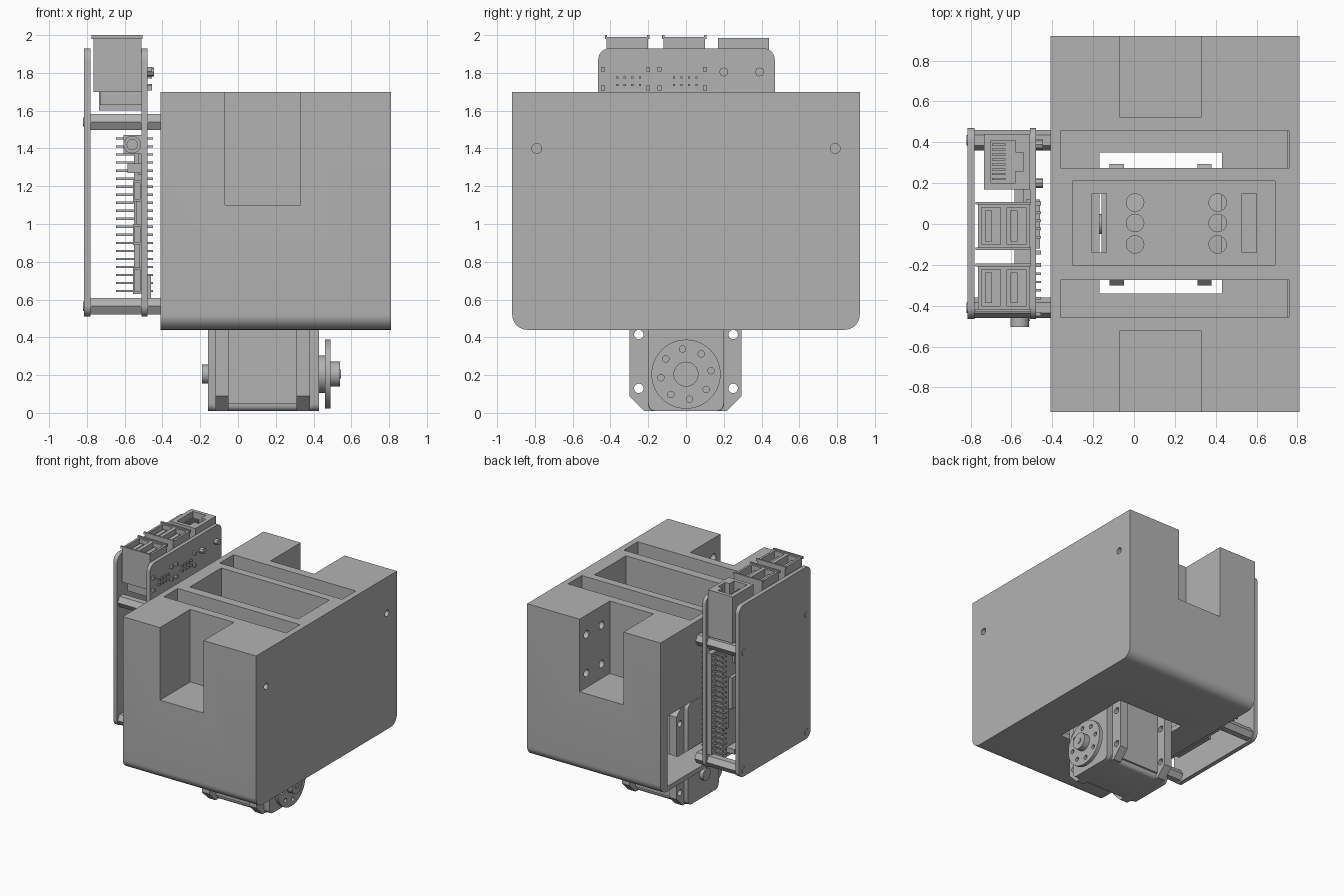
import bpy, bmesh, math
from mathutils import Vector, Matrix

if "Cube" in bpy.data.objects:
    bpy.data.objects.remove(bpy.data.objects["Cube"])

grey = bpy.data.materials.new("plain grey")
grey.use_nodes = True
grey.diffuse_color = (0.45, 0.45, 0.45, 1)
grey.node_tree.nodes["Principled BSDF"].inputs["Base Color"].default_value = grey.diffuse_color


def finish(name, bm):
    mesh = bpy.data.meshes.new(name)
    bm.to_mesh(mesh)
    bm.free()
    mesh.materials.append(grey)
    ob = bpy.data.objects.new(name, mesh)
    bpy.context.collection.objects.link(ob)
    return ob


def add_box(bm, x, y, z):
    """Box from three (low, high) ranges."""
    size = Matrix.Diagonal((x[1] - x[0], y[1] - y[0], z[1] - z[0], 1))
    centre = Matrix.Translation((sum(x) / 2, sum(y) / 2, sum(z) / 2))
    return bmesh.ops.create_cube(bm, size=1, matrix=centre @ size)["verts"]


def box(name, x, y, z, radius=0, segments=6, only_bottom=False):
    """Box whose edges along x may be rounded or chamfered."""
    bm = bmesh.new()
    add_box(bm, x, y, z)
    if radius:
        edges = [e for e in bm.edges
                 if abs(e.verts[0].co.x - e.verts[1].co.x) > 1e-4
                 and (not only_bottom or e.verts[0].co.z < sum(z) / 2)]
        bmesh.ops.bevel(bm, geom=edges, offset=radius, segments=segments,
                        profile=0.5, affect='EDGES')
    return finish(name, bm)


def rod(name, x, y, z, radius, sides=32, axis='X'):
    """Cylinder along x, y or z; the range tuple marks the axis."""
    bm = bmesh.new()
    span = {'X': x, 'Y': y, 'Z': z}[axis]
    centre = [sum(v) / 2 if isinstance(v, tuple) else v for v in (x, y, z)]
    turn = {'X': Matrix.Rotation(math.pi / 2, 4, 'Y'),
            'Y': Matrix.Rotation(math.pi / 2, 4, 'X'), 'Z': Matrix()}[axis]
    bmesh.ops.create_cone(bm, cap_ends=True, segments=sides, radius1=radius,
                          radius2=radius, depth=span[1] - span[0],
                          matrix=Matrix.Translation(centre) @ turn)
    return finish(name, bm)


def cut(target, *cutters):
    """Subtract each cutter and remove it."""
    bpy.context.view_layer.objects.active = target
    for c in cutters:
        mod = target.modifiers.new("cut", 'BOOLEAN')
        mod.operation, mod.solver, mod.object = 'DIFFERENCE', 'EXACT', c
        bpy.ops.object.modifier_apply(modifier=mod.name)
        bpy.data.objects.remove(c)


def boxes(name, ranges):
    """Several boxes in one object."""
    bm = bmesh.new()
    for r in ranges:
        add_box(bm, *r)
    return finish(name, bm)


# Main housing: hollow below, with notches, slots and a central pocket
housing = box("housing", (-0.41, 0.81), (-0.92, 0.92), (0.44, 1.70), 0.08, 8, True)
cut(housing,
    box("c", (-0.5, 0.75), (-0.83, 0.83), (0.48, 1.06)),
    box("c", (-0.30, 0.69), (-0.20, 0.21), (1.10, 1.8)),
    box("c", (-0.17, 0.43), (-0.34, 0.35), (0.4, 0.6)))
for s in (-1, 1):
    notch_y = sorted((s * 0.525, s * 1.0))
    slot_y = sorted((s * 0.275, s * 0.455))
    cut(housing,
        box("c", (-0.07, 0.33), notch_y, (1.10, 1.8)),
        box("c", (-0.36, 0.76), slot_y, (1.0, 1.8)),
        rod("c", (0.6, 0.9), s * 0.79, 1.40, 0.026))
    # Mounting holes in the notch wall
    for y in (0.63, 0.83):
        for z in (1.22, 1.54):
            cut(housing, rod("c", (0.25, 0.45), s * y, z, 0.032, 20))
# Holes and slits in the pocket floor
for x in (0.005, 0.41):
    for y in (-0.1, 0.005, 0.105):
        cut(housing, rod("c", x, y, (1.0, 1.2), 0.043, 24, 'Z'))
for x in (-0.17, 0.565):
    cut(housing, box("c", (x - 0.035, x + 0.035), (-0.14, 0.15), (1.0, 1.2)))

# Servo motor under the housing
box("servo_body", (-0.13, 0.39), (-0.20, 0.20), (0.01, 0.85), 0.03, 4)
for name, x in (("servo_rear_cover", (-0.16, -0.13)), ("servo_front_cover", (0.39, 0.43))):
    box(name, x, (-0.20, 0.20), (0.01, 0.85), 0.04, 4)
for side, x in (("inner", (-0.12, -0.05)), ("outer", (0.31, 0.38))):
    ear = box("servo_ear_" + side, x, (-0.30, 0.295), (0.01, 0.85), 0.08, 1)
    for y in (-0.25, 0.25):
        for z in (0.13, 0.415, 0.7):
            cut(ear, rod("c", (-0.5, 0.6), y, z, 0.025, 20))
for s in (-1, 1):
    boxes("servo_side_rib", [((-0.05, 0.31), sorted((s * 0.19, s * 0.215)), (0.05, 0.8))])
rod("servo_idler", (-0.19, -0.15), 0, 0.205, 0.05)
rod("servo_shaft", (0.42, 0.54), 0, 0.205, 0.066)
horn = rod("servo_horn", (0.46, 0.49), 0, 0.205, 0.183, 48)
for i in range(8):
    a = math.radians(i * 45 + 8)
    cut(horn, rod("c", (0.4, 0.6), 0.134 * math.cos(a), 0.205 + 0.134 * math.sin(a), 0.017, 16))
rod("horn_collar", (0.43, 0.465), 0, 0.205, 0.10)
rod("horn_screw", (0.53, 0.546), 0, 0.205, 0.024, 16)

# Computer board, outer cover plate and standoffs
board = box("circuit_board", (-0.51, -0.48), (-0.465, 0.47), (0.51, 1.93), 0.06)
cover = box("cover_plate", (-0.815, -0.78), (-0.465, 0.47), (0.51, 1.93), 0.06)
for y in (-0.41, 0.41):
    for z in (0.565, 1.54):
        rod("standoff", (-0.79, -0.40), y, z, 0.05, 6)
        rod("standoff_screw", (-0.82, -0.78), y, z, 0.025, 16)
        cut(cover, rod("c", (-0.9, -0.7), y, z, 0.026, 16))

# Twin stacked USB sockets with tongues
for y in (-0.312, -0.01):
    shell = box("usb_socket", (-0.765, -0.51), (y - 0.11, y + 0.11), (1.70, 1.99))
    tongues = []
    for x in (-0.70, -0.575):
        cut(shell, box("c", (x - 0.047, x + 0.047), (y - 0.09, y + 0.09), (1.76, 2.1)))
        tongues.append(((x - 0.03, x + 0.005), (y - 0.075, y + 0.075), (1.75, 1.96)))
    boxes("usb_tongues", tongues)
    boxes("usb_base", [((-0.73, -0.51), (y - 0.09, y + 0.09), (1.63, 1.71))])
    boxes("usb_lips", [((-0.775, -0.505), sorted((y + s * 0.105, y + s * 0.118)), (1.98, 2.0))
                       for s in (-1, 1)])

# Network socket with contact pins
network = box("network_socket", (-0.735, -0.51), (0.17, 0.44), (1.60, 1.985))
cut(network, box("c", (-0.70, -0.58), (0.20, 0.41), (1.72, 2.1)),
    box("c", (-0.6, -0.54), (0.26, 0.35), (1.72, 2.1)))
boxes("network_contacts", [((-0.695, -0.63), (0.215 + i * 0.024, 0.225 + i * 0.024), (1.7, 1.94))
                           for i in range(8)])

# Pin header along the rear edge
boxes("header_base", [((-0.55, -0.51), (0.375, 0.455), (0.63, 1.47))])
boxes("header_pins", [((-0.645, -0.45), (y - 0.007, y + 0.007), (z - 0.006, z + 0.006))
                      for y in (0.395, 0.435)
                      for z in [0.645 + i * 0.0425 for i in range(20)]])

# Ports along the front edge
for z, half in ((0.70, 0.07), (0.945, 0.055), (1.175, 0.055)):
    port = box("side_port", (-0.557, -0.51), (-0.475, -0.33), (z - half, z + half))
    cut(port, box("c", (-0.548, -0.52), (-0.6, -0.36), (z - half + 0.012, z + half - 0.012)))
boxes("audio_body", [((-0.605, -0.51), (-0.46, -0.28), (1.37, 1.47))])
jack = rod("audio_jack", -0.56, (-0.505, -0.45), 1.42, 0.046, 28, 'Y')
cut(jack, rod("c", -0.56, (-0.6, -0.465), 1.42, 0.027, 24, 'Y'))
boxes("ribbon_sockets", [((-0.585, -0.51), (-0.44, -0.06), (1.27, 1.32)),
                         ((-0.585, -0.51), (-0.17, 0.20), (0.55, 0.59))])

# Chips on both board faces
boxes("chips", [((-0.54, -0.51), (-0.09, 0.17), (0.90, 1.16)),
                ((-0.53, -0.51), (-0.07, 0.12), (1.26, 1.45)),
                ((-0.525, -0.51), (0.19, 0.32), (0.75, 0.90)),
                ((-0.48, -0.46), (-0.12, 0.12), (0.58, 0.73))])

# Solder joints on the inner board face
boxes("solder_joints", [((-0.485, -0.455), (y + i * 0.04, y + i * 0.04 + 0.012), (z, z + 0.012))
                        for y in (-0.37, -0.07) for i in range(4) for z in (1.73, 1.77)]
      + [((-0.485, -0.455), (y - 0.01, y + 0.01), (z - 0.012, z + 0.012))
         for y in (-0.44, -0.2, -0.14, 0.1) for z in (1.72, 1.82)])
for y in (0.20, 0.39):
    rod("socket_peg", (-0.49, -0.445), y, 1.805, 0.024, 8)

# Smooth curved faces while keeping hard edges
bpy.ops.object.select_all(action='DESELECT')
for ob in bpy.context.scene.objects:
    if ob.type == 'MESH' and ob.data.materials and ob.data.materials[0] == grey:
        ob.select_set(True)
        bpy.context.view_layer.objects.active = ob
bpy.ops.object.shade_smooth_by_angle(angle=math.radians(30))
